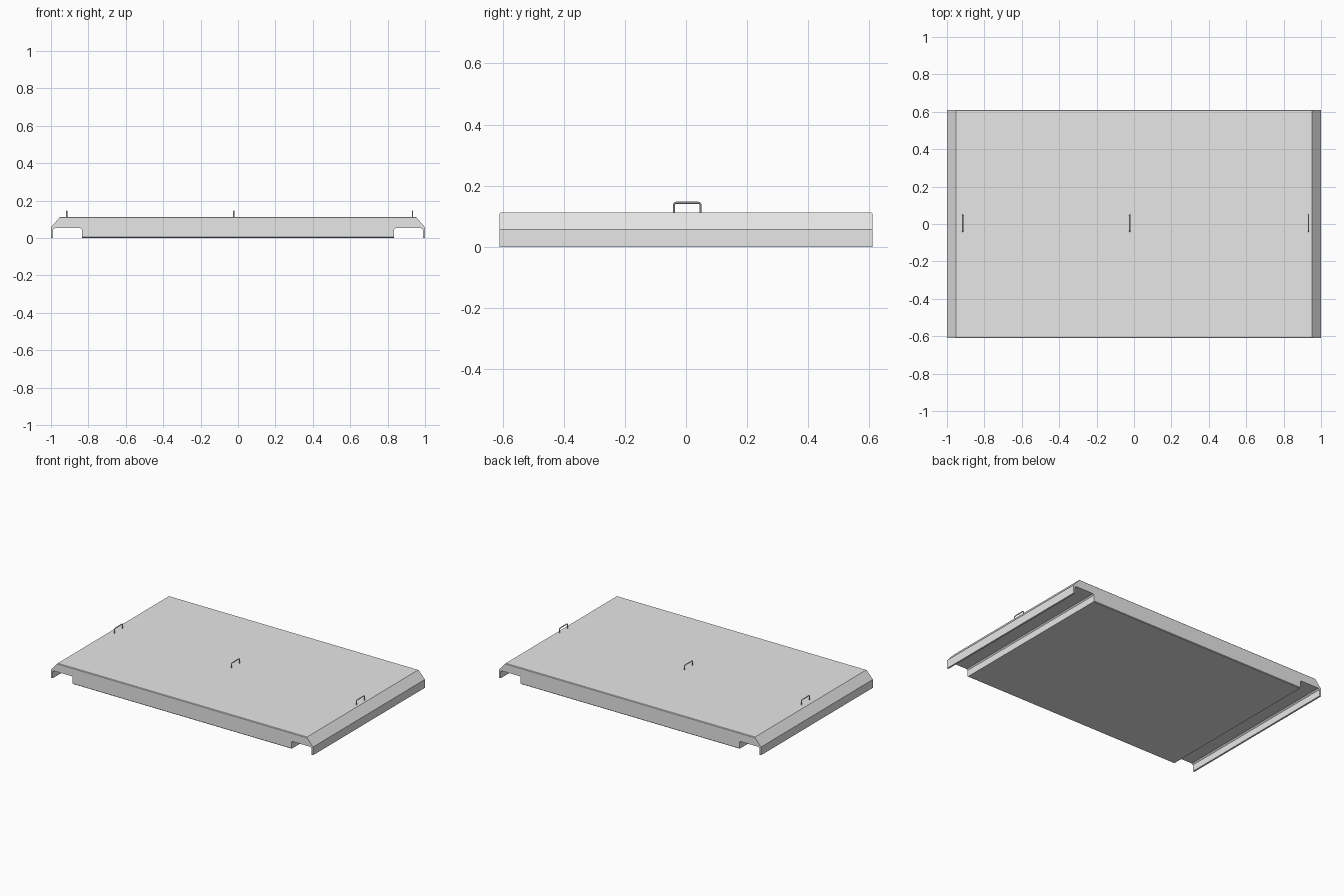
import bpy
import bmesh

if "Cube" in bpy.data.objects:
    bpy.data.objects.remove(bpy.data.objects["Cube"], do_unlink=True)

HALF_Y = 0.61
TOP_Z = 0.112

grey = bpy.data.materials.new("plain grey")
grey.use_nodes = True
grey.diffuse_color = (0.8, 0.8, 0.8, 1)
grey.node_tree.nodes["Principled BSDF"].inputs["Base Color"].default_value = (0.8, 0.8, 0.8, 1)


def build_slab():
    # Half cross-section: bottom, side channel, hanging lip, sloped edge, top
    half = [(0.835, 0.0), (0.835, 0.045), (0.843, 0.053), (0.978, 0.053),
            (0.988, 0.045), (0.988, 0.0), (1.0, 0.0), (1.0, 0.057), (0.952, TOP_Z)]
    profile = half + [(-x, z) for x, z in reversed(half)]

    bm = bmesh.new()
    face = bm.faces.new([bm.verts.new((x, -HALF_Y, z)) for x, z in profile])
    extruded = bmesh.ops.extrude_face_region(bm, geom=[face])["geom"]
    bmesh.ops.translate(bm, vec=(0, 2 * HALF_Y, 0),
                        verts=[v for v in extruded if isinstance(v, bmesh.types.BMVert)])
    bmesh.ops.recalc_face_normals(bm, faces=bm.faces[:])

    # Small bends along the long front and back edges
    long_edges = [e for e in bm.edges
                  if abs(e.verts[0].co.x - e.verts[1].co.x) > 1.5]
    bmesh.ops.bevel(bm, geom=long_edges, offset=0.004, segments=1,
                    affect='EDGES', profile=0.5)
    bmesh.ops.recalc_face_normals(bm, faces=bm.faces[:])

    mesh = bpy.data.meshes.new("cover_plate")
    bm.to_mesh(mesh)
    bm.free()
    mesh.materials.append(grey)
    bpy.context.collection.objects.link(bpy.data.objects.new("cover_plate", mesh))


def build_handle(name, x):
    # Round bar bent into a bracket with clipped corners
    path = [(-0.043, TOP_Z - 0.003), (-0.043, 0.138), (-0.041, 0.142), (-0.036, 0.144),
            (0.036, 0.144), (0.041, 0.142), (0.043, 0.138), (0.043, TOP_Z - 0.003)]
    curve = bpy.data.curves.new(name, 'CURVE')
    curve.dimensions = '3D'
    curve.bevel_depth = 0.0036
    curve.bevel_resolution = 2
    curve.use_fill_caps = True
    spline = curve.splines.new('POLY')
    spline.points.add(len(path) - 1)
    for point, (y, z) in zip(spline.points, path):
        point.co = (0, y, z, 1)
    curve.materials.append(grey)
    obj = bpy.data.objects.new(name, curve)
    obj.location = (x, 0.004, 0)
    bpy.context.collection.objects.link(obj)

    # Turn the bar into a mesh and smooth it
    bpy.ops.object.select_all(action='DESELECT')
    obj.select_set(True)
    bpy.context.view_layer.objects.active = obj
    bpy.ops.object.convert(target='MESH')
    bpy.ops.object.shade_smooth_by_angle()


build_slab()
for handle_name, handle_x in (("right_handle", -0.916),
                              ("middle_handle", -0.022),
                              ("left_handle", 0.933)):
    build_handle(handle_name, handle_x)
